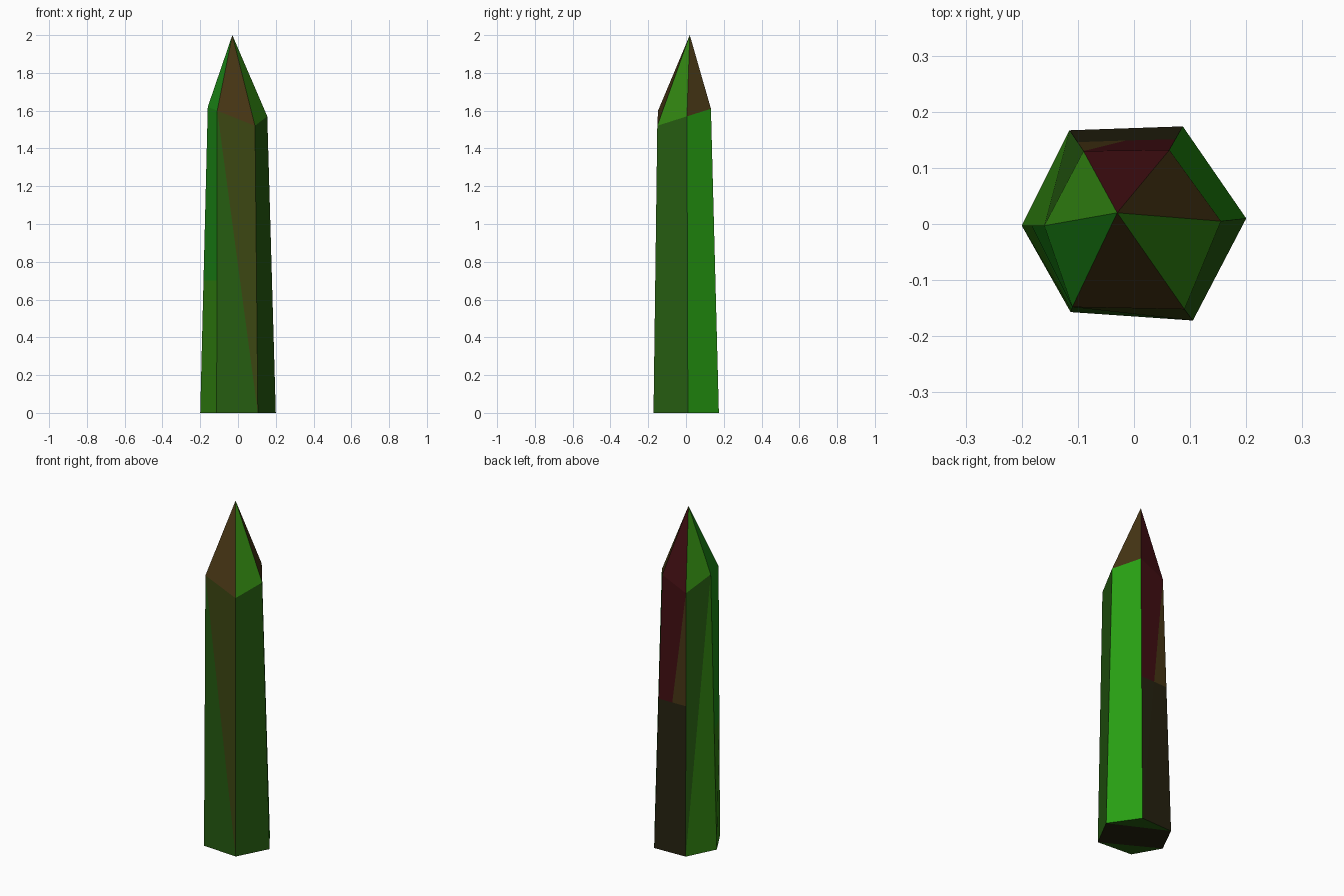
import bpy, bmesh

if "Cube" in bpy.data.objects:
    bpy.data.objects.remove(bpy.data.objects["Cube"], do_unlink=True)


def linear(c):
    c /= 255
    return c / 12.92 if c <= 0.04045 else ((c + 0.055) / 1.055) ** 2.4


# Colours
palette = {
    "bright_green": (40, 158, 18),
    "emerald_green": (28, 138, 22),
    "leaf_green": (48, 130, 16),
    "moss_green": (38, 92, 17),
    "olive": (60, 70, 18),
    "brown": (70, 53, 20),
    "dark_red": (65, 14, 18),
    "dark_brown": (38, 34, 16),
}
names = list(palette)
mesh = bpy.data.meshes.new("crystal_shard")
for name, rgb in palette.items():
    mat = bpy.data.materials.new(name)
    mat.use_nodes = True
    colour = [linear(c) for c in rgb] + [1]
    mat.diffuse_color = colour
    bsdf = mat.node_tree.nodes["Principled BSDF"]
    bsdf.inputs["Base Color"].default_value = colour
    bsdf.inputs["Roughness"].default_value = 0.8
    mesh.materials.append(mat)

# Six-sided rings, anticlockwise from the -x corner, and the point
base_ring = [(-.2, -.003), (-.113, -.157), (.105, -.172),
             (.2, .01), (.087, .174), (-.115, .167)]
shoulder_ring = [(-.16, -.003, 1.62), (-.11, -.148, 1.6), (.09, -.152, 1.52),
                 (.155, .005, 1.57), (.063, .132, 1.61), (-.09, .13, 1.54)]
bm = bmesh.new()
low = [bm.verts.new((x, y, 0)) for x, y in base_ring]
top = [bm.verts.new(p) for p in shoulder_ring]
apex = bm.verts.new((-.03, .02, 2))


def facet(colour, *verts):
    face = bm.faces.new(verts)
    face.material_index = names.index(colour)
    return face


# Pointed tip
tip_colours = ["emerald_green", "brown", "leaf_green",
               "brown", "dark_red", "leaf_green"]
for i, colour in enumerate(tip_colours):
    facet(colour, top[i], top[(i + 1) % 6], apex)

# Plain sides
left_side = facet("leaf_green", low[0], low[1], top[1], top[0])
facet("moss_green", low[2], low[3], top[3], top[2])
facet("bright_green", low[3], low[4], top[4], top[3])

# Sides split along a diagonal
facet("moss_green", low[1], low[2], top[1])
facet("olive", low[2], top[2], top[1])
facet("leaf_green", low[5], low[0], top[0])
facet("moss_green", low[5], top[0], top[5])
back_outer = facet("dark_brown", low[4], top[5], top[4])
back_inner = facet("dark_brown", low[4], low[5], top[5])

# Flat underside
facet("moss_green", low[5], low[4], low[3])
facet("dark_brown", low[5], low[3], low[2])
facet("dark_brown", low[0], low[5], low[2])
facet("moss_green", low[0], low[2], low[1])


def two_tone(face, height, upper):
    """Cut a face level and recolour the part above the cut."""
    geom = [face] + list(face.edges) + list(face.verts)
    cut = bmesh.ops.bisect_plane(bm, geom=geom, plane_co=(0, 0, height),
                                 plane_no=(0, 0, 1))
    for f in cut["geom"]:
        if isinstance(f, bmesh.types.BMFace) and f.calc_center_median().z > height:
            f.material_index = names.index(upper)


two_tone(left_side, .7, "emerald_green")
two_tone(back_outer, .88, "dark_red")
two_tone(back_inner, .88, "brown")

bmesh.ops.recalc_face_normals(bm, faces=bm.faces)
bm.to_mesh(mesh)
bm.free()
bpy.context.collection.objects.link(bpy.data.objects.new("crystal_shard", mesh))
